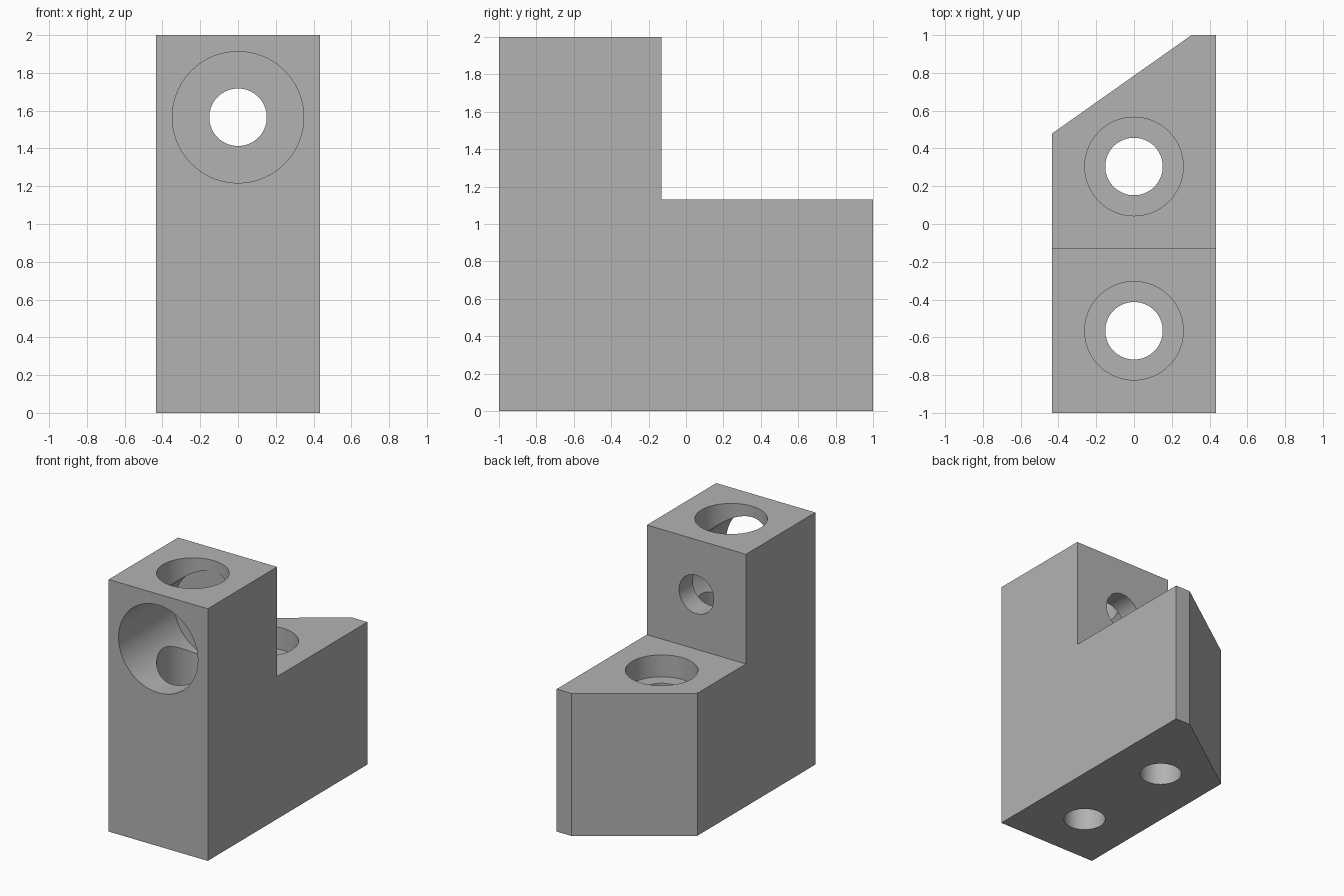
import bpy
import bmesh
import math
from mathutils import Matrix, Vector

cube = bpy.data.objects.get("Cube")
if cube:
    bpy.data.objects.remove(cube, do_unlink=True)

U = 2 / 23            # design unit
HALF_W = 5 * U
HALF_L = 11.5 * U
STEP_Y = -1.5 * U     # back of the tall post
STEP_Z = 13 * U       # top of the low base
SEAT_Z = 11 * U       # counterbore floor

grey = bpy.data.materials.new("plain grey")
grey.use_nodes = True
colour = (0.45, 0.45, 0.45, 1)
grey.diffuse_color = colour
grey.node_tree.nodes["Principled BSDF"].inputs["Base Color"].default_value = colour


def extrude_profile(name, points, direction):
    """Solid made by sweeping a closed profile along a direction."""
    bm = bmesh.new()
    face = bm.faces.new([bm.verts.new(p) for p in points])
    swept = bmesh.ops.extrude_face_region(bm, geom=[face])["geom"]
    verts = [v for v in swept if isinstance(v, bmesh.types.BMVert)]
    bmesh.ops.translate(bm, verts=verts, vec=direction)
    bmesh.ops.recalc_face_normals(bm, faces=bm.faces)
    mesh = bpy.data.meshes.new(name)
    bm.to_mesh(mesh)
    bm.free()
    obj = bpy.data.objects.new(name, mesh)
    bpy.context.collection.objects.link(obj)
    return obj


def cut(target, cutter):
    """Subtract a cutter and throw it away."""
    cutter.hide_render = True
    mod = target.modifiers.new("cut", "BOOLEAN")
    mod.operation = "DIFFERENCE"
    mod.solver = "EXACT"
    mod.object = cutter
    bpy.context.view_layer.objects.active = target
    bpy.ops.object.modifier_apply(modifier=mod.name)
    bpy.data.objects.remove(cutter, do_unlink=True)


def drill(target, start, end, radius):
    """Round hole from one point to another."""
    start, end = Vector(start), Vector(end)
    axis = end - start
    place = Matrix.Translation((start + end) / 2) @ axis.to_track_quat("Z", "Y").to_matrix().to_4x4()
    bm = bmesh.new()
    bmesh.ops.create_cone(bm, cap_ends=True, segments=72, radius1=radius,
                          radius2=radius, depth=axis.length, matrix=place)
    mesh = bpy.data.meshes.new("drill")
    bm.to_mesh(mesh)
    bm.free()
    cutter = bpy.data.objects.new("drill", mesh)
    bpy.context.collection.objects.link(cutter)
    cut(target, cutter)


# Stepped body: tall post at the front, low base behind
side = [(-HALF_L, 0), (HALF_L, 0), (HALF_L, STEP_Z),
        (STEP_Y, STEP_Z), (STEP_Y, 2), (-HALF_L, 2)]
block = extrude_profile("bracket_block", [(-HALF_W, y, z) for y, z in side],
                        (2 * HALF_W, 0, 0))

# Slanted back corner
corner = [(-HALF_W, 5.5 * U), (3.5 * U, HALF_L), (3.5 * U, 2), (-1, 2), (-1, 5.5 * U)]
a, b = Vector(corner[0]), Vector(corner[1])
corner[0] = a - (b - a)
corner[1] = b + (b - a)
corner = [corner[0], corner[1], (-2, corner[1].y)]
cut(block, extrude_profile("corner_cutter", [(p[0], p[1], -1) for p in corner], (0, 0, 4)))

# Two vertical screw holes with counterbores
for y in (-6.5 * U, 3.5 * U):
    drill(block, (0, y, -0.5), (0, y, SEAT_Z + 0.05), 1.75 * U)
    drill(block, (0, y, SEAT_Z), (0, y, 2.5), 3 * U)

# Front-to-back hole with a wide front bore
bore_z = 18 * U
drill(block, (0, -1.5, bore_z), (0, -3.48 * U, bore_z), 4 * U)
drill(block, (0, -0.4, bore_z), (0, 0.5, bore_z), 1.75 * U)

block.data.materials.clear()
block.data.materials.append(grey)
for poly in block.data.polygons:
    poly.material_index = 0

# Smooth bores, crisp edges
for obj in bpy.context.selected_objects:
    obj.select_set(False)
block.select_set(True)
bpy.context.view_layer.objects.active = block
bpy.ops.object.shade_smooth_by_angle(angle=math.radians(30))
